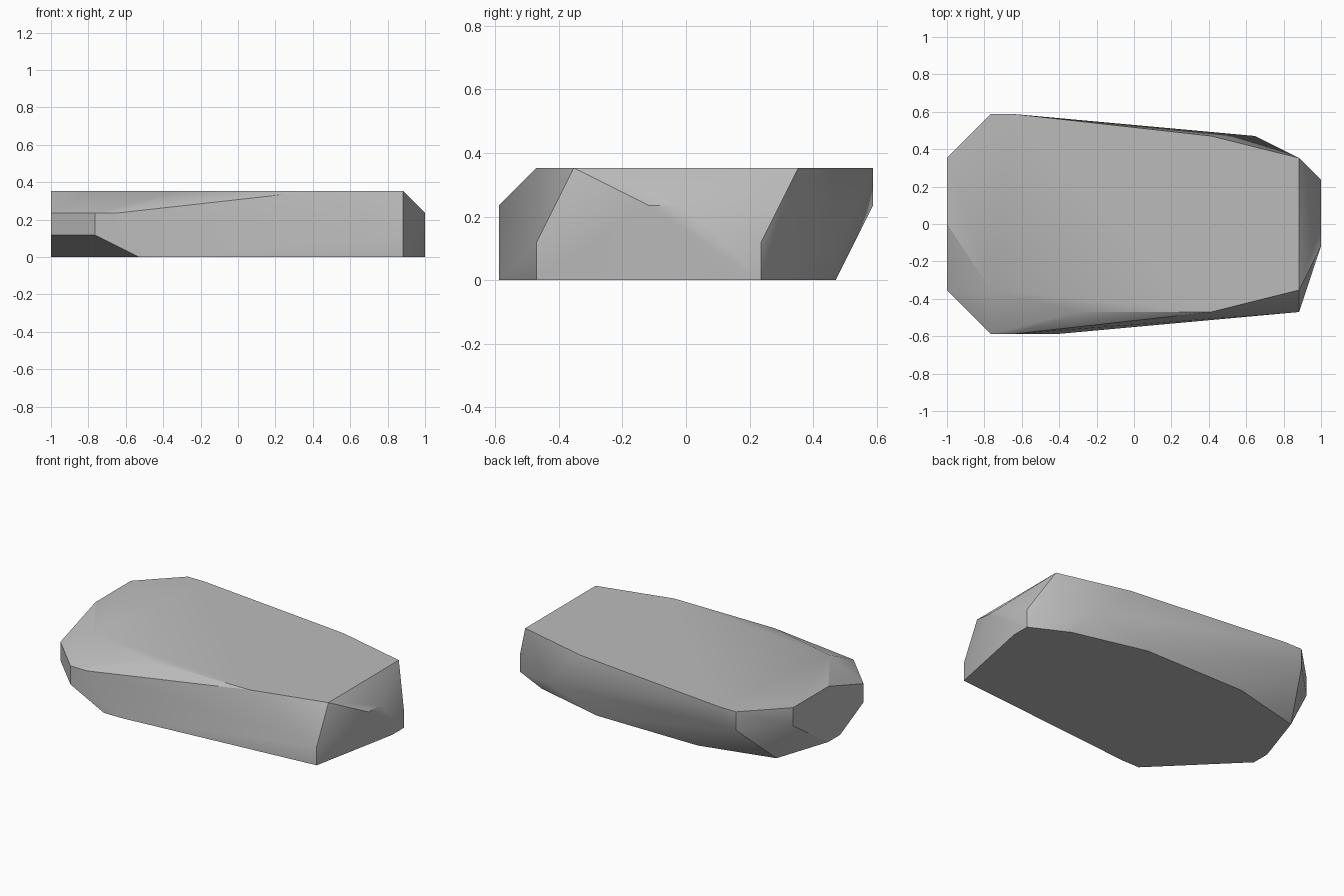
import bpy
import bmesh
import math

# Remove the default cube only
default_cube = bpy.data.objects.get("Cube")
if default_cube:
    bpy.data.objects.remove(default_cube, do_unlink=True)

CELL = 2 / 17          # the slab is carved on a coarse regular grid
HALF_LENGTH = 17 / 2

# Corner points of each horizontal layer, in grid cells (x from the blunt end, y from the middle)
bottom = [(0, -1), (0, 0), (1, 3), (5, 4), (11, 4), (15, 3), (17, 2), (17, 1),
          (16, -4), (5, -5), (4, -5)]
lower = [(0, -3), (2, -5), (16, -4), (17, 2), (14, 4)]
upper = [(0, -3), (2, -5), (3, -5), (17, -1), (17, 0), (2, 5), (0, 3)]
top = [(0, 0), (0, 3), (2, 5), (3, 5), (12, 4), (16, 3), (16, -3),
       (12, -4), (6, -4), (2, -3)]


def make_material(name, colour):
    material = bpy.data.materials.new(name)
    material.use_nodes = True
    material.diffuse_color = colour
    material.node_tree.nodes["Principled BSDF"].inputs["Base Color"].default_value = colour
    return material


def hull_object(name, layers, material):
    """Wrap stacked layer outlines in one faceted convex skin."""
    bm = bmesh.new()
    for level, outline in enumerate(layers):
        for x, y in outline:
            bm.verts.new(((x - HALF_LENGTH) * CELL, y * CELL, level * CELL))
    hull = bmesh.ops.convex_hull(bm, input=bm.verts[:])
    leftovers = {v for v in hull["geom_interior"] + hull["geom_unused"]
                 if isinstance(v, bmesh.types.BMVert) and not v.link_faces}
    bmesh.ops.delete(bm, geom=list(leftovers), context="VERTS")
    # Merge the coplanar triangles into clean flat facets
    bmesh.ops.dissolve_limit(bm, angle_limit=math.radians(1),
                             verts=bm.verts[:], edges=bm.edges[:])
    bmesh.ops.recalc_face_normals(bm, faces=bm.faces[:])
    mesh = bpy.data.meshes.new(name)
    bm.to_mesh(mesh)
    bm.free()
    mesh.materials.append(material)
    obj = bpy.data.objects.new(name, mesh)
    bpy.context.scene.collection.objects.link(obj)
    return obj


# Rock slab with softened facets and crisp rims
stone = make_material("stone_grey", (0.5, 0.5, 0.5, 1))
slab = hull_object("rock_slab", [bottom, lower, upper, top], stone)
bpy.ops.object.select_all(action="DESELECT")
slab.select_set(True)
bpy.context.view_layer.objects.active = slab
bpy.ops.object.shade_smooth_by_angle(angle=math.radians(30))
